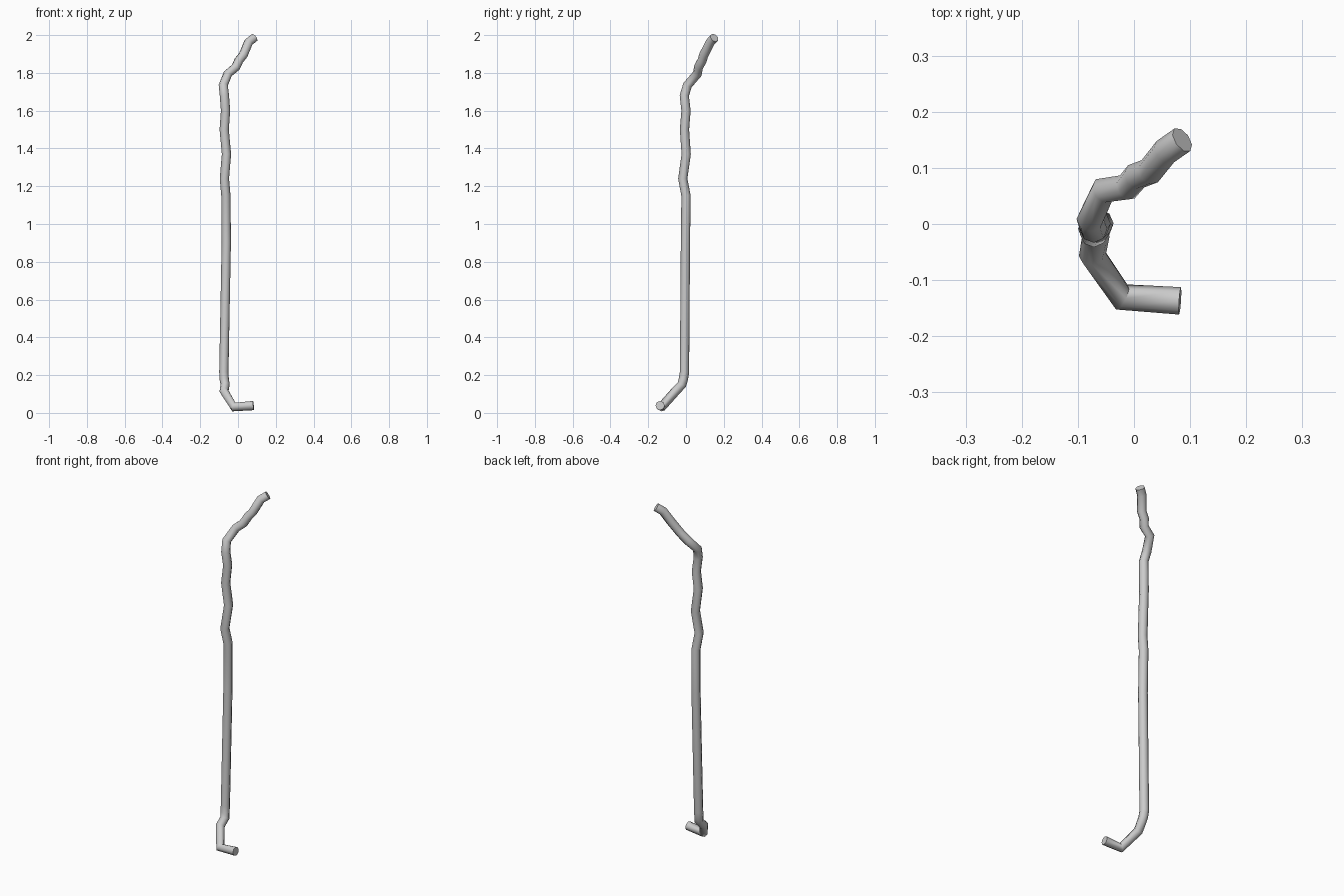
import bpy

# centre line of the bent rod, from the foot hook to the tip
PATH = [
    (0.082, -0.137, 0.039), (-0.022, -0.130, 0.031), (-0.074, -0.055, 0.115),
    (-0.068, -0.022, 0.150), (-0.073, -0.014, 0.178), (-0.075, -0.008, 0.215),
    (-0.062, -0.003, 0.90), (-0.064, 0.000, 1.15),
    (-0.072, -0.017, 1.24), (-0.061, 0.001, 1.37), (-0.073, -0.008, 1.50),
    (-0.066, 0.000, 1.60), (-0.072, -0.009, 1.68), (-0.078, 0.008, 1.735),
    (-0.054, 0.060, 1.795), (-0.012, 0.066, 1.830), (0.004, 0.085, 1.865),
    (0.028, 0.094, 1.895), (0.056, 0.129, 1.963), (0.086, 0.150, 1.986),
]

# round rod swept along the path
cu = bpy.data.curves.new("bent_rod", 'CURVE')
cu.dimensions = '3D'
cu.bevel_depth = 0.0245
cu.bevel_resolution = 2
cu.use_fill_caps = True
sp = cu.splines.new('POLY')
sp.points.add(len(PATH) - 1)
for p, co in zip(sp.points, PATH):
    p.co = (*co, 1)
rod = bpy.data.objects.new("bent_rod", cu)
bpy.context.collection.objects.link(rod)

# turn into a mesh with soft sides and crisp ends
bpy.context.view_layer.objects.active = rod
rod.select_set(True)
bpy.ops.object.convert(target='MESH')
bpy.ops.object.shade_smooth_by_angle(angle=0.9)
